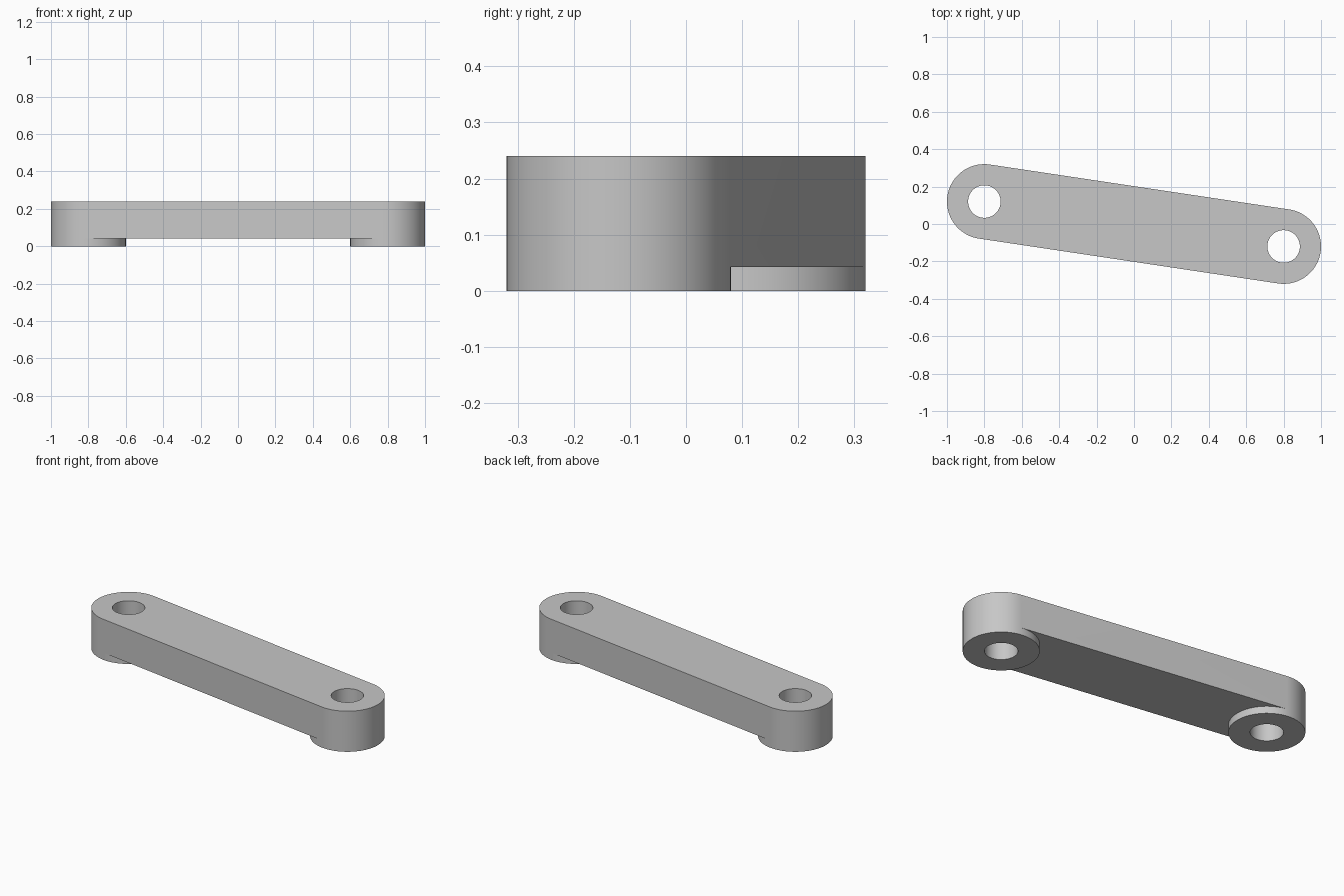
import bpy
import bmesh
from math import atan2, cos, sin, pi
from mathutils import Vector

cube = bpy.data.objects.get("Cube")
if cube:
    bpy.data.objects.remove(cube, do_unlink=True)

SEGMENTS = 96
HALF = SEGMENTS // 2
PIVOT = Vector((0.8, -0.12))        # pivot centre on the left end
OUTER, HOLE = 0.2, 0.087
TOP, UNDERSIDE, BOTTOM = 0.24, 0.042, 0.0
TILT = atan2(PIVOT.y, PIVOT.x)

bm = bmesh.new()


def ring(side, radius, z):
    """Circle around one pivot; its first half is the free outer end."""
    start = TILT - pi / 2 + (pi if side < 0 else 0)
    verts = []
    for k in range(SEGMENTS):
        a = start + 2 * pi * k / SEGMENTS
        verts.append(bm.verts.new((side * PIVOT.x + radius * cos(a),
                                   side * PIVOT.y + radius * sin(a), z)))
    return verts


def bridge(a, b, count=SEGMENTS):
    for k in range(count):
        n = (k + 1) % SEGMENTS
        bm.faces.new((a[k], a[n], b[n], b[k]))


# Pivot ends: bored cylinders whose feet drop below the bar
tops, mids = [], []
for side in (1, -1):
    top, mid, foot = (ring(side, OUTER, z) for z in (TOP, UNDERSIDE, BOTTOM))
    hole_top, hole_foot = (ring(side, HOLE, z) for z in (TOP, BOTTOM))
    bridge(top, mid, HALF)
    bridge(mid, foot)
    bridge(foot, hole_foot)
    bridge(hole_foot, hole_top)
    bridge(hole_top, top)
    tops.append(top)
    mids.append(mid)

# Bar between the ends: top, underside and two straight walls
for ends in (tops, mids):
    bm.faces.new([v for r in ends for v in r[HALF:] + r[:1]])
for i, j in ((0, 1), (1, 0)):
    bm.faces.new((tops[i][0], tops[j][HALF], mids[j][HALF], mids[i][0]))

bmesh.ops.recalc_face_normals(bm, faces=bm.faces)
mesh = bpy.data.meshes.new("link_arm")
bm.to_mesh(mesh)
bm.free()

arm = bpy.data.objects.new("link_arm", mesh)
bpy.context.collection.objects.link(arm)

# Plain grey finish
grey = bpy.data.materials.new("light_grey")
grey.use_nodes = True
grey.diffuse_color = (0.57, 0.57, 0.57, 1)
grey.node_tree.nodes["Principled BSDF"].inputs["Base Color"].default_value = grey.diffuse_color
mesh.materials.append(grey)

bpy.ops.object.select_all(action='DESELECT')
arm.select_set(True)
bpy.context.view_layer.objects.active = arm
bpy.ops.object.shade_smooth_by_angle(angle=pi / 6)
